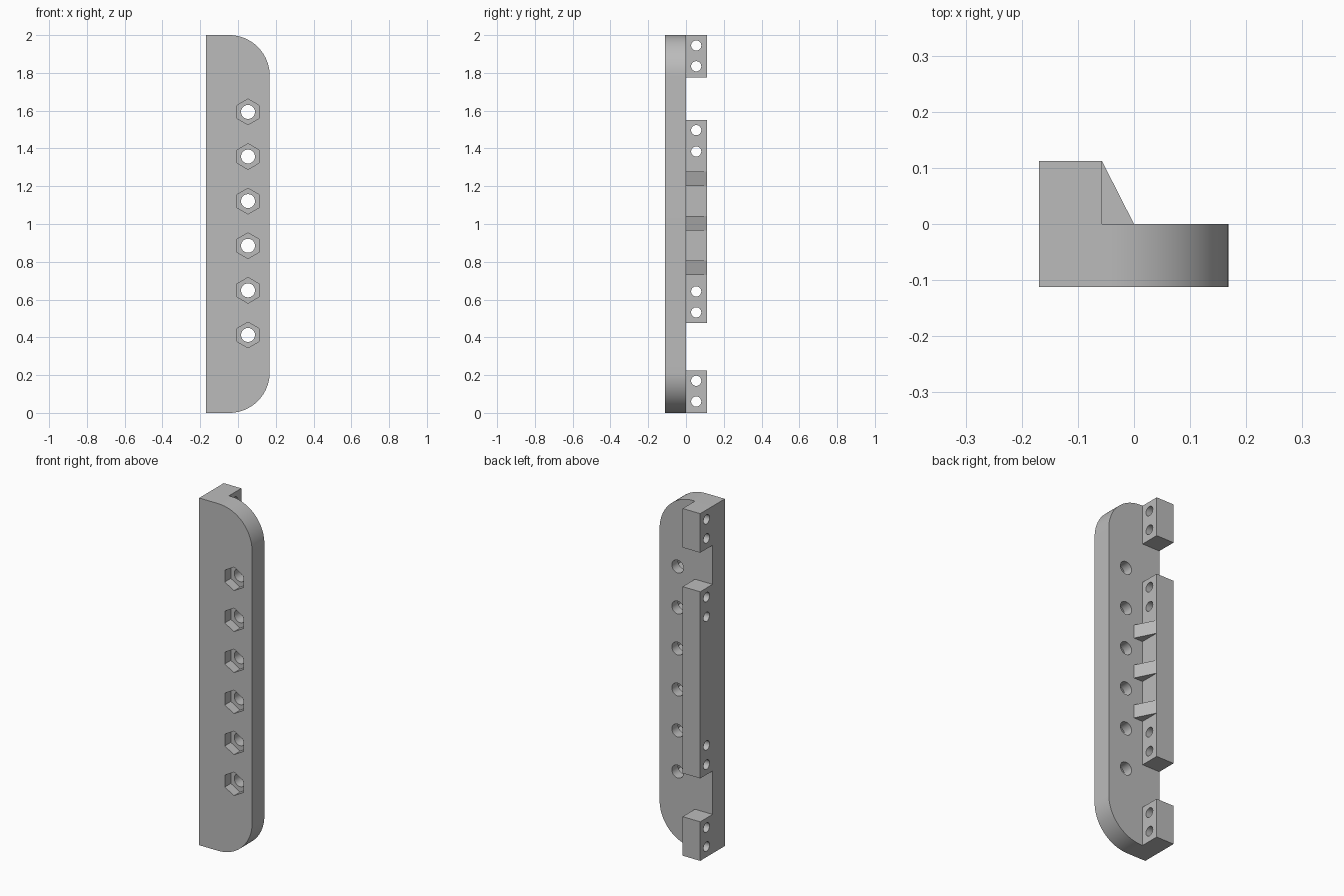
import bpy
import bmesh
from math import pi, sin, cos, radians
from mathutils import Matrix, Vector

default = bpy.data.objects.get("Cube")
if default:
    bpy.data.objects.remove(default, do_unlink=True)

grey = bpy.data.materials.new("light_grey")
grey.use_nodes = True
colour = (0.5, 0.5, 0.5, 1)
grey.diffuse_color = colour
grey.node_tree.nodes["Principled BSDF"].inputs["Base Color"].default_value = colour

LEFT, RIGHT = -0.169, 0.168      # overall width
FRONT, BACK = -0.112, 0.112      # overall depth, plate ends at y = 0
RAIL = -0.057                    # inner side of the rail blocks
HEIGHT, CORNER = 2.0, 0.215


def make_object(name, bm):
    bmesh.ops.recalc_face_normals(bm, faces=bm.faces[:])
    mesh = bpy.data.meshes.new(name)
    bm.to_mesh(mesh)
    bm.free()
    mesh.materials.append(grey)
    obj = bpy.data.objects.new(name, mesh)
    bpy.context.collection.objects.link(obj)
    return obj


def prism(name, outline, direction):
    """Extrude a flat outline of 3D points along a direction."""
    bm = bmesh.new()
    face = bm.faces.new([bm.verts.new(p) for p in outline])
    new = bmesh.ops.extrude_face_region(bm, geom=[face], use_keep_orig=True)["geom"]
    bmesh.ops.translate(bm, vec=direction,
                        verts=[v for v in new if isinstance(v, bmesh.types.BMVert)])
    return make_object(name, bm)


def rods(name, centres, radius, length, axis, sides):
    """A set of parallel rods used as one cutter."""
    bm = bmesh.new()
    turn = Matrix.Rotation(pi / 2, 4, 'X' if axis == 'Y' else 'Y')
    for c in centres:
        bmesh.ops.create_cone(bm, cap_ends=True, segments=sides, radius1=radius,
                              radius2=radius, depth=length,
                              matrix=Matrix.Translation(Vector(c)) @ turn)
    obj = make_object(name, bm)
    obj.hide_render = True
    return obj


def cut(obj, cutter):
    mod = obj.modifiers.new("cut", 'BOOLEAN')
    mod.operation = 'DIFFERENCE'
    mod.solver = 'EXACT'
    mod.object = cutter
    bpy.context.view_layer.objects.active = obj
    bpy.ops.object.modifier_apply(modifier=mod.name)
    bpy.data.objects.remove(cutter, do_unlink=True)


# Main plate with two rounded corners
steps = 24
outline = [(LEFT, FRONT, 0)]
for cz, start in ((CORNER, -pi / 2), (HEIGHT - CORNER, 0)):
    for i in range(steps + 1):
        a = start + i / steps * pi / 2
        outline.append((RIGHT - CORNER + CORNER * cos(a), FRONT, cz + CORNER * sin(a)))
outline.append((LEFT, FRONT, HEIGHT))
plate = prism("plate", outline, (0, -FRONT, 0))

# Bolt holes with hexagonal nut pockets in the front
bolts = [(0.053, z * 0.2362 + 0.4125) for z in range(6)]
cut(plate, rods("bolt_cutter", [(x, FRONT / 2, z) for x, z in bolts],
                0.037, 0.4, 'Y', 32))
cut(plate, rods("nut_cutter", [(x, FRONT, z) for x, z in bolts],
                0.068, 0.11, 'Y', 6))
parts = [plate]

# Rail blocks behind the plate, each with cross holes
blocks = {
    "lower_block": (0, 0.225, (0.06, 0.17)),
    "middle_block": (0.475, 1.55, (0.532, 0.643, 1.384, 1.497)),
    "upper_block": (1.775, HEIGHT, (1.835, 1.945)),
}
for name, (low, high, holes) in blocks.items():
    base = [(LEFT, 0, low), (RAIL, 0, low), (RAIL, BACK, low), (LEFT, BACK, low)]
    block = prism(name, base, (0, 0, high - low))
    cut(block, rods("cross_cutter", [(LEFT, 0.054, z) for z in holes],
                    0.027, 0.6, 'X', 32))
    parts.append(block)

# Triangular ribs bracing the middle block
for i, z in enumerate((0.73, 0.965, 1.2)):
    base = [(RAIL, 0, z), (0, 0, z), (RAIL, BACK, z)]
    parts.append(prism(f"rib_{i + 1}", base, (0, 0, 0.077)))

# Smooth the curves, keep the edges sharp
bpy.ops.object.select_all(action='DESELECT')
for part in parts:
    part.select_set(True)
bpy.context.view_layer.objects.active = plate
bpy.ops.object.shade_smooth_by_angle(angle=radians(30))
